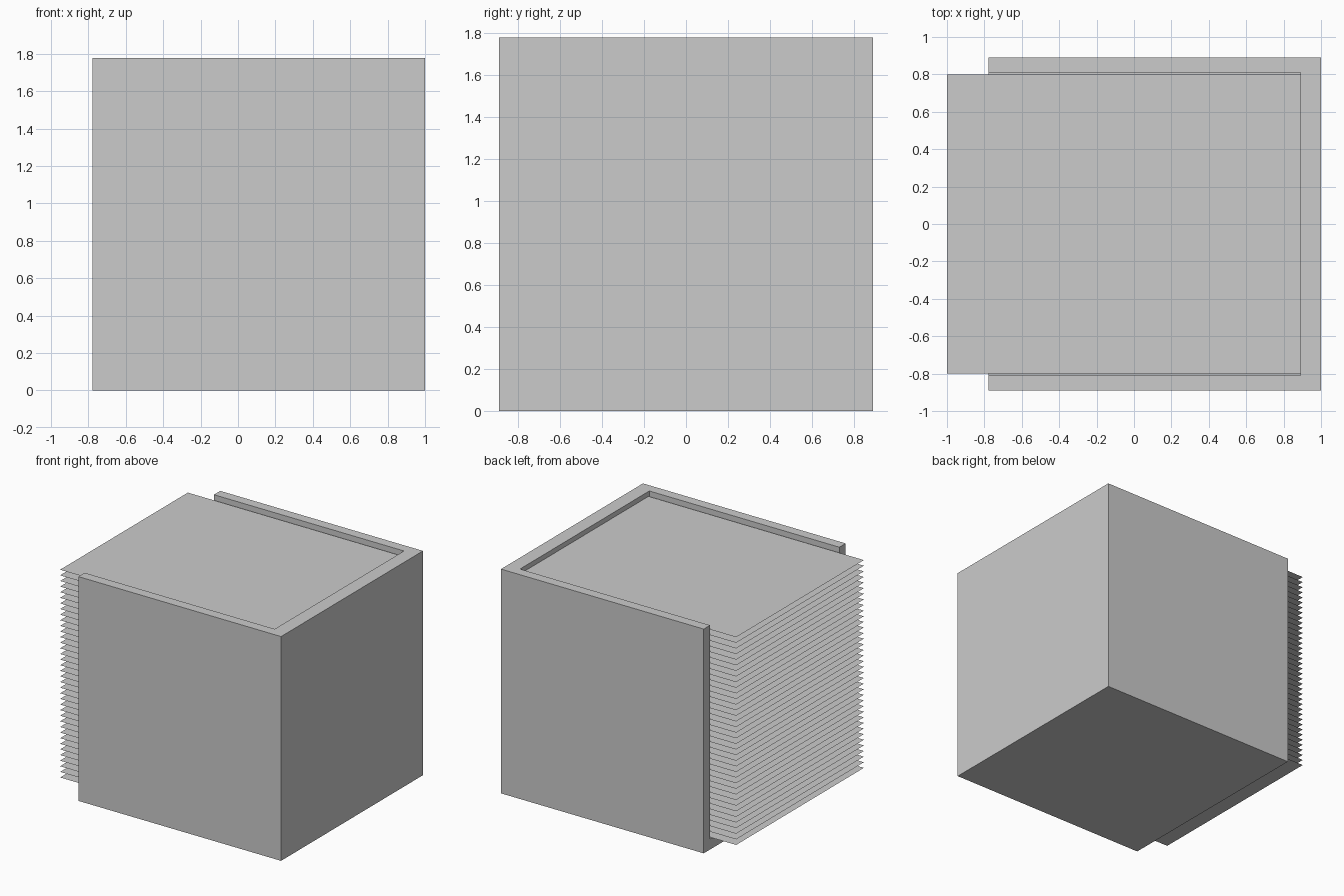
import bpy

if "Cube" in bpy.data.objects:
    bpy.data.objects.remove(bpy.data.objects["Cube"])


def box(name, lo, hi):
    mid = [(a + b) / 2 for a, b in zip(lo, hi)]
    bpy.ops.mesh.primitive_cube_add(size=1, location=mid)
    ob = bpy.context.object
    ob.name = name
    ob.scale = [b - a for a, b in zip(lo, hi)]
    bpy.ops.object.transform_apply(location=True, rotation=False, scale=True)
    return ob


# Casing: cube open at the top and on the left, with floor, two sides and a thick end wall
cutter = box("casing_cutter", (-1.2, -0.81, 0.083), (0.889, 0.81, 2.0))
cutter.hide_render = True
casing = box("casing", (-0.778, -0.889, 0), (1.0, 0.889, 1.778))
cut = casing.modifiers.new("hollow", "BOOLEAN")
cut.operation = "DIFFERENCE"
cut.solver = "EXACT"
cut.object = cutter
bpy.context.view_layer.objects.active = casing
bpy.ops.object.modifier_apply(modifier=cut.name)
bpy.data.objects.remove(cutter)

# Stack of paper-thin sheets sticking out of the open side
SHEETS, Z_LOW, Z_HIGH = 38, 0.092, 1.739
bpy.ops.mesh.primitive_plane_add(size=1, location=(-0.0555, 0, Z_LOW))
sheets = bpy.context.object
sheets.name = "sheet_stack"
sheets.scale = (1.889, 1.6, 1)
bpy.ops.object.transform_apply(location=True, rotation=False, scale=True)
stack = sheets.modifiers.new("stack", "ARRAY")
stack.count = SHEETS
stack.use_relative_offset = False
stack.use_constant_offset = True
stack.constant_offset_displace = (0, 0, (Z_HIGH - Z_LOW) / (SHEETS - 1))
